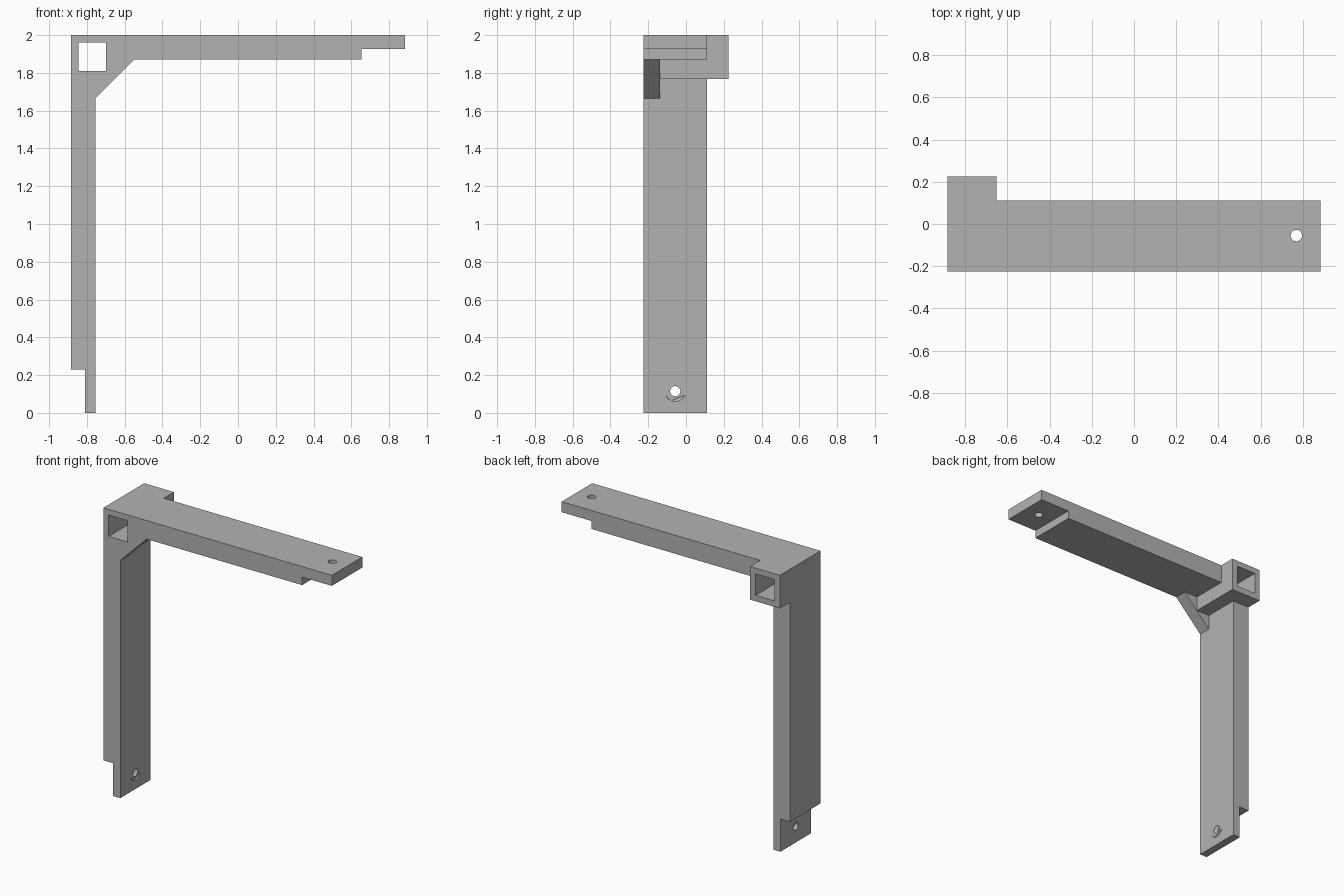
import bpy
import bmesh
from math import pi
from mathutils import Matrix

if "Cube" in bpy.data.objects:
    bpy.data.objects.remove(bpy.data.objects["Cube"], do_unlink=True)

grey = bpy.data.materials.new("plain_grey")
grey.use_nodes = True
colour = (0.45, 0.45, 0.45, 1)
grey.diffuse_color = colour
grey.node_tree.nodes["Principled BSDF"].inputs["Base Color"].default_value = colour


def finish(name, bm):
    bmesh.ops.recalc_face_normals(bm, faces=bm.faces[:])
    mesh = bpy.data.meshes.new(name)
    bm.to_mesh(mesh)
    bm.free()
    mesh.materials.append(grey)
    obj = bpy.data.objects.new(name, mesh)
    bpy.context.collection.objects.link(obj)
    return obj


def prism(name, outline, y0, y1):
    """Extrude an x-z outline along y."""
    bm = bmesh.new()
    face = bm.faces.new([bm.verts.new((x, y0, z)) for x, z in outline])
    side = bmesh.ops.extrude_face_region(bm, geom=[face])["geom"]
    verts = [v for v in side if isinstance(v, bmesh.types.BMVert)]
    bmesh.ops.translate(bm, verts=verts, vec=(0, y1 - y0, 0))
    return finish(name, bm)


def box(name, x0, x1, z0, z1, y0, y1):
    return prism(name, [(x0, z0), (x1, z0), (x1, z1), (x0, z1)], y0, y1)


def cone(name, r1, r2, depth, centre, axis):
    bm = bmesh.new()
    turn = Matrix.Rotation(pi / 2, 4, "Y") if axis == "X" else Matrix()
    bmesh.ops.create_cone(bm, cap_ends=True, segments=32, radius1=r1, radius2=r2,
                          depth=depth, matrix=Matrix.Translation(centre) @ turn)
    return finish(name, bm)


def combine(body, other, operation):
    other.hide_render = True
    mod = body.modifiers.new(other.name, "BOOLEAN")
    mod.operation = operation
    mod.solver = "EXACT"
    mod.object = other
    bpy.context.view_layer.objects.active = body
    bpy.ops.object.modifier_apply(modifier=mod.name)
    bpy.data.objects.remove(other, do_unlink=True)


# Upright and arm, with thinned ends
FRONT, BACK = -0.225, 0.112
bracket = prism("corner_bracket", [
    (-0.81, 0), (-0.755, 0), (-0.755, 1.87), (0.655, 1.87), (0.655, 1.926),
    (0.885, 1.926), (0.885, 2), (-0.885, 2), (-0.885, 0.23), (-0.81, 0.23)], FRONT, BACK)

# Diagonal brace at the front of the inner corner
brace = prism("corner_brace", [
    (-0.80, 1.665), (-0.755, 1.665), (-0.55, 1.87), (-0.55, 1.92), (-0.80, 1.92)],
    FRONT, -0.137)
combine(bracket, brace, "UNION")

# Square socket running front to back
combine(bracket, box("socket", -0.885, -0.653, 1.768, 2, FRONT, 0.225), "UNION")
combine(bracket, box("socket_opening", -0.845, -0.698, 1.81, 1.96, -0.4, 0.4), "DIFFERENCE")

# Screw holes, the upright one countersunk on its inner side
combine(bracket, cone("arm_hole", 0.027, 0.027, 0.4, (0.77, -0.055, 1.96), "Z"), "DIFFERENCE")
combine(bracket, cone("upright_hole", 0.027, 0.027, 0.4, (-0.78, -0.057, 0.115), "X"), "DIFFERENCE")
combine(bracket, cone("countersink", 0.025, 0.055, 0.032, (-0.771, -0.057, 0.115), "X"), "DIFFERENCE")

# Smooth hole walls, crisp edges elsewhere
bpy.ops.object.select_all(action="DESELECT")
bracket.select_set(True)
bpy.context.view_layer.objects.active = bracket
bpy.ops.object.shade_smooth_by_angle(angle=pi / 6)
